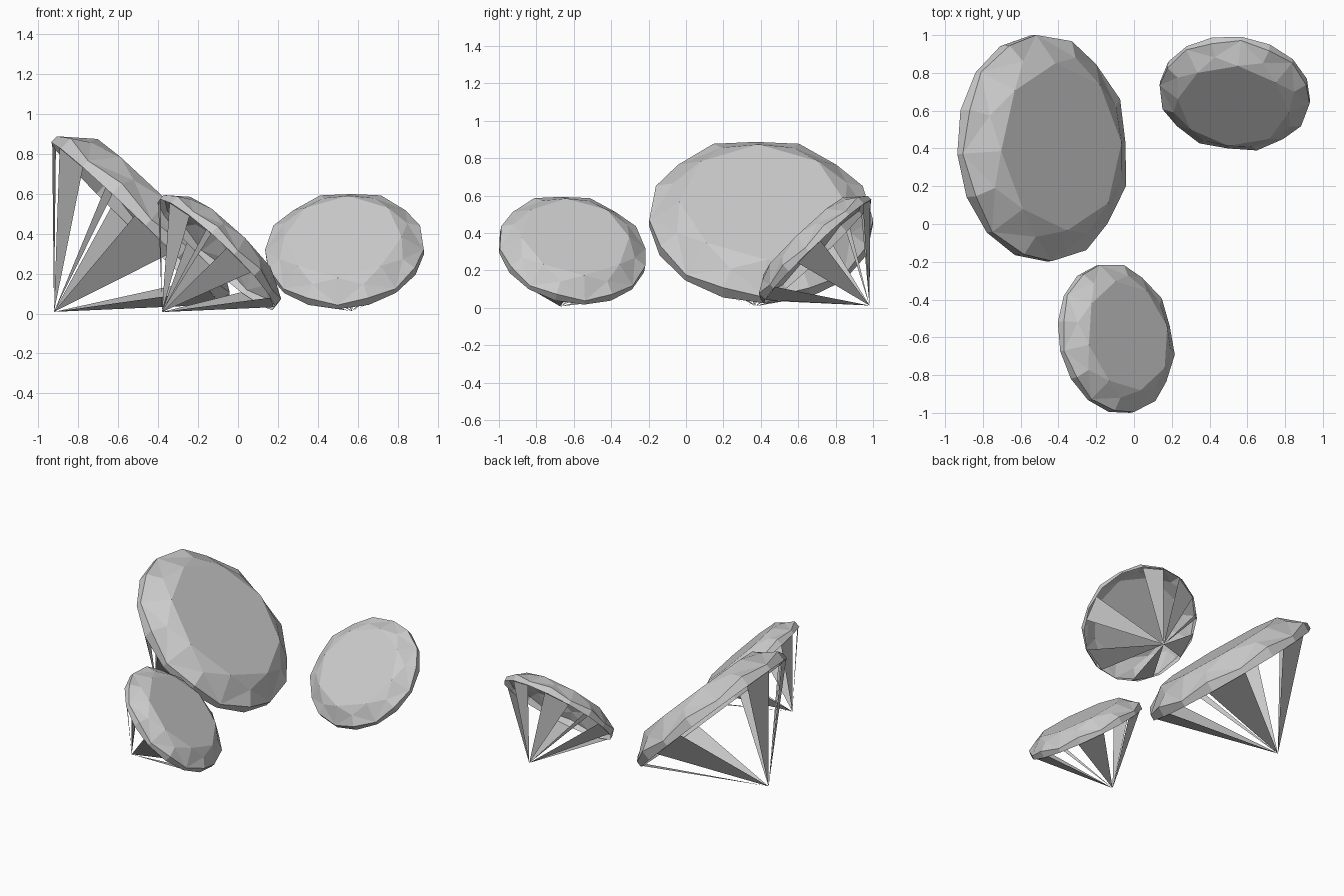
import bpy, bmesh
from math import cos, sin, radians
from mathutils import Matrix, Vector

if "Cube" in bpy.data.objects:
    bpy.data.objects.remove(bpy.data.objects["Cube"])

TILT = radians(44)                      # each stone lies on its side
# pavilion blades: (middle angle, width) in degrees around the stone
BLADES = [(-147, 27), (-90, 25), (-12, 22), (32, 26), (65, 5), (96, 26), (153, 22)]


def ring(bm, n, r, height, offset=0.0):
    """Ring of n vertices; height may alternate between two values."""
    verts = []
    for i in range(n):
        a = radians(360 * i / n + offset)
        verts.append(bm.verts.new((r * cos(a), r * sin(a), height[i % len(height)])))
    return verts


def make_gem(name, radius, centre, yaw):
    bm = bmesh.new()
    # girdle band and crown rings
    low = ring(bm, 16, 1.0, [0.0])
    up = ring(bm, 16, 1.0, [0.07, 0.12])
    star = ring(bm, 8, 0.84, [0.215], 22.5)
    table = ring(bm, 8, 0.74, [0.29])
    bm.faces.new(table)
    for i in range(16):
        j = (i + 1) % 16
        bm.faces.new((low[i], low[j], up[j], up[i]))
    # star, kite and upper girdle facets
    for k in range(8):
        n = (k + 1) % 8
        a, b, c = up[2 * k], up[2 * k + 1], up[(2 * k + 2) % 16]
        bm.faces.new((table[k], star[k], table[n]))
        bm.faces.new((table[k], star[k - 1], a))
        bm.faces.new((table[k], a, star[k]))
        bm.faces.new((star[k], a, b))
        bm.faces.new((star[k], b, c))
    # open pavilion: separate blades meeting at the bottom point
    tip = bm.verts.new((0, 0, -1.0))
    for mid, width in BLADES:
        a, b = radians(mid - width / 2), radians(mid + width / 2)
        p = bm.verts.new((0.985 * cos(a), 0.985 * sin(a), 0))
        q = bm.verts.new((0.985 * cos(b), 0.985 * sin(b), 0))
        bm.faces.new((tip, q, p))
    # axes of the leaning stone: up-slope, sideways, table normal
    y = radians(yaw)
    h = Vector((cos(y), sin(y), 0))
    normal = h * sin(TILT) + Vector((0, 0, cos(TILT)))
    slope = -h * cos(TILT) + Vector((0, 0, sin(TILT)))
    side = normal.cross(slope)
    rot = Matrix((slope, side, normal)).transposed().to_4x4()
    bm.transform(Matrix.Translation(centre) @ rot @ Matrix.Scale(radius, 4))
    mesh = bpy.data.meshes.new(name)
    bm.to_mesh(mesh)
    bm.free()
    obj = bpy.data.objects.new(name, mesh)
    bpy.context.collection.objects.link(obj)
    return obj


make_gem("large_gem", 0.6, (-0.505, 0.40, 0.44), 4)
make_gem("small_front_gem", 0.4, (-0.11, -0.61, 0.295), 13)
make_gem("small_back_gem", 0.4, (0.535, 0.705, 0.30), -97)
